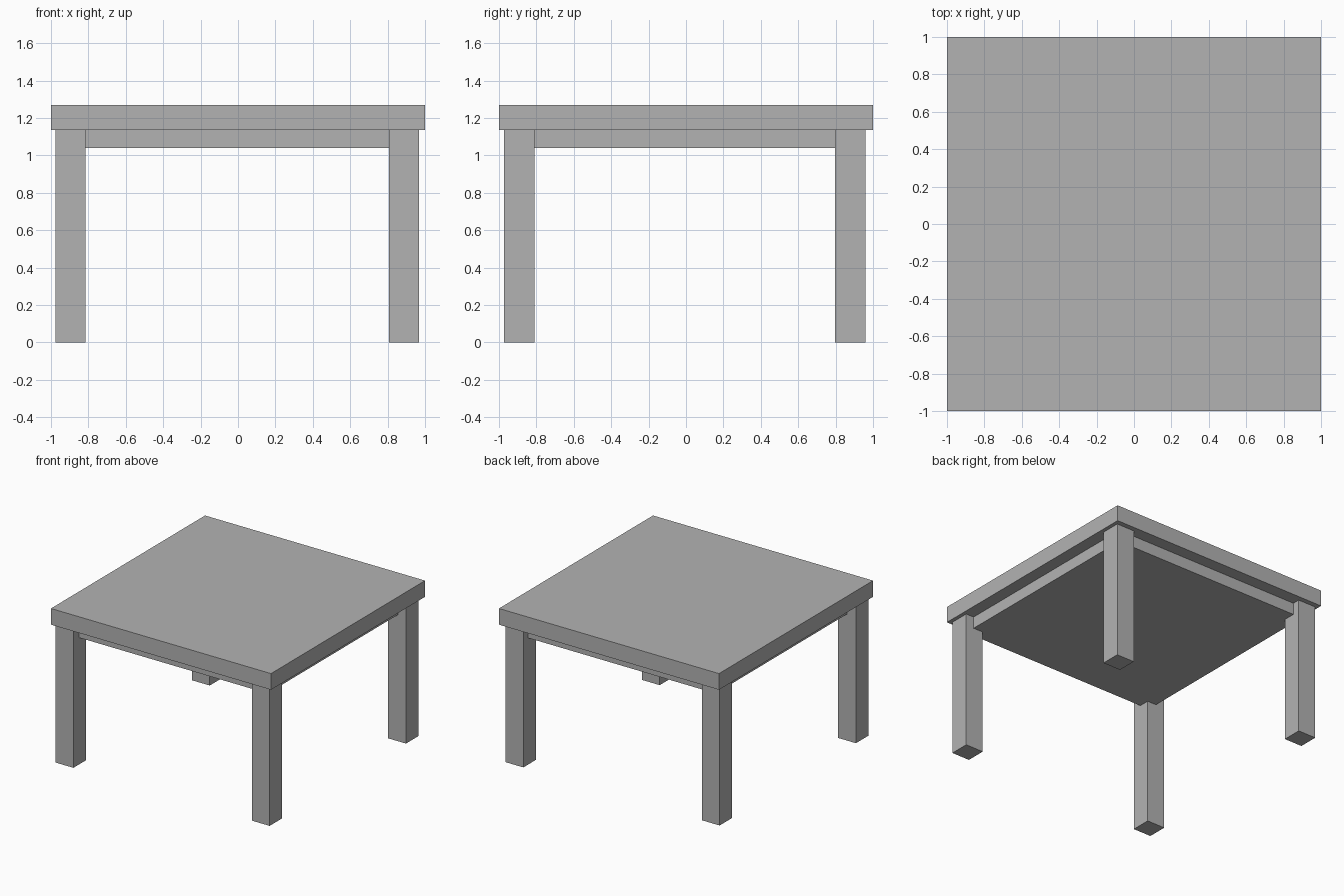
import bpy

# Remove the default cube
cube = bpy.data.objects.get("Cube")
if cube:
    bpy.data.objects.remove(cube, do_unlink=True)

# One plain grey for the whole table
GREY = (0.45, 0.45, 0.45, 1.0)
grey = bpy.data.materials.new("plain_grey")
grey.use_nodes = True
grey.diffuse_color = GREY
for node in grey.node_tree.nodes:
    if node.type == 'BSDF_PRINCIPLED':
        node.inputs["Base Color"].default_value = GREY


def box(name, low, high):
    """Flat-sided box spanning two opposite corners."""
    centre = [(a + b) / 2 for a, b in zip(low, high)]
    size = [b - a for a, b in zip(low, high)]
    bpy.ops.mesh.primitive_cube_add(size=1, location=centre)
    obj = bpy.context.object
    obj.name = name
    obj.scale = size
    bpy.ops.object.transform_apply(location=False, rotation=False, scale=True)
    obj.data.materials.append(grey)
    return obj


TOP, UNDERSIDE, APRON_BOTTOM = 1.27, 1.137, 1.04
LEG = 0.162      # leg thickness
APRON = 0.897    # half width of the apron block

# Tabletop and the solid apron block below it
box("tabletop", (-1, -1, UNDERSIDE), (1, 1, TOP))
box("apron", (-APRON, -APRON, APRON_BOTTOM), (APRON, APRON, UNDERSIDE))

# Four square legs, set slightly off centre
for side, x in (("right", -0.977), ("left", 0.807)):
    for end, y in (("front", -0.973), ("back", 0.797)):
        box(f"{end}_{side}_leg", (x, y, 0), (x + LEG, y + LEG, UNDERSIDE))
